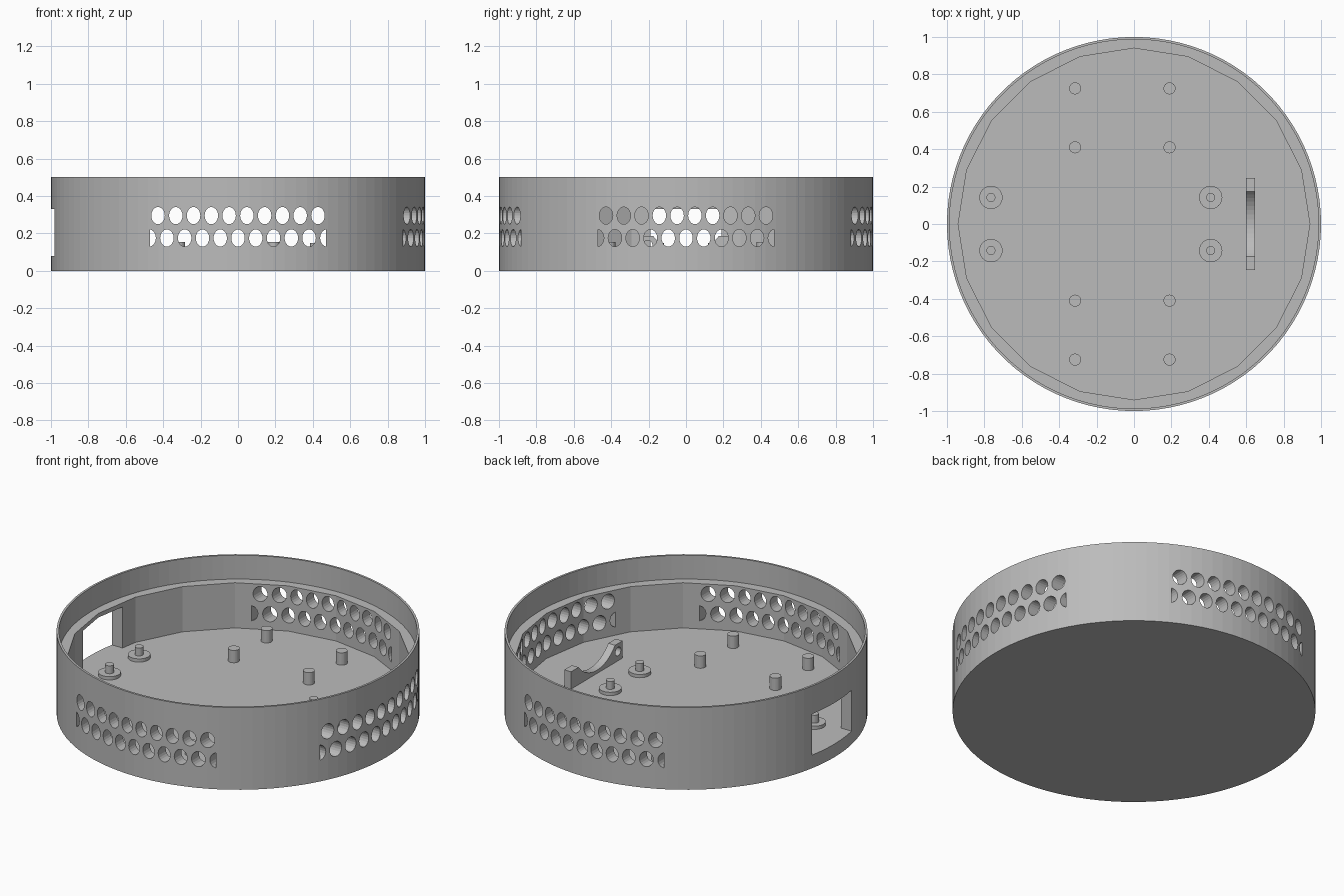
import bpy, bmesh, math
from mathutils import Matrix, Vector

cube = bpy.data.objects.get("Cube")
if cube:
    bpy.data.objects.remove(cube, do_unlink=True)

grey = bpy.data.materials.new("plain grey")
grey.use_nodes = True
grey.diffuse_color = (0.5, 0.5, 0.5, 1)
grey.node_tree.nodes["Principled BSDF"].inputs["Base Color"].default_value = (0.5, 0.5, 0.5, 1)

FLOOR, LEDGE, TOP = 0.08, 0.355, 0.5


def add_cylinder(bm, x, y, z0, z1, r, sides=24):
    return bmesh.ops.create_cone(
        bm, cap_ends=True, segments=sides, radius1=r, radius2=r, depth=z1 - z0,
        matrix=Matrix.Translation((x, y, (z0 + z1) / 2)))["verts"]


def finish(name, bm):
    bmesh.ops.recalc_face_normals(bm, faces=bm.faces)
    mesh = bpy.data.meshes.new(name)
    bm.to_mesh(mesh)
    bm.free()
    mesh.materials.append(grey)
    obj = bpy.data.objects.new(name, mesh)
    bpy.context.collection.objects.link(obj)
    return obj


def cylinder(name, *args):
    bm = bmesh.new()
    add_cylinder(bm, *args)
    return finish(name, bm)


def cut(target, cutter):
    cutter.hide_render = True
    mod = target.modifiers.new("cut", "BOOLEAN")
    mod.operation, mod.solver, mod.object = "DIFFERENCE", "EXACT", cutter
    bpy.context.view_layer.objects.active = target
    bpy.ops.object.modifier_apply(modifier=mod.name)
    bpy.data.objects.remove(cutter, do_unlink=True)


def vent_cutter(name, start, end, turn):
    """Two staggered rows of upright oval holes along y, trimmed at the sides."""
    bm = bmesh.new()
    pitch, limit = 0.095, 0.47
    for z, count in ((0.295, 10), (0.175, 11)):
        for i in range(count):
            x = (i - (count - 1) / 2) * pitch
            for v in add_cylinder(bm, 0, 0, start, end, 1, 20):
                px = max(-limit, min(limit, x + v.co.x * 0.036))
                v.co = Vector((px, v.co.z, z + v.co.y * 0.046))
    bmesh.ops.rotate(bm, verts=bm.verts, matrix=Matrix.Rotation(turn, 3, "Z"))
    return finish(name, bm)


# Round tub: thin upper lip, ledge and twenty-sided pocket
tub = cylinder("tub", 0, 0, 0, TOP, 1, 100)
cut(tub, cylinder("lip_cutter", 0, 0, LEDGE, TOP + 0.1, 0.987, 100))
cut(tub, cylinder("pocket_cutter", 0, 0, FLOOR, TOP + 0.1, 0.94, 20))

# Vents in the front, back and left walls
cut(tub, vent_cutter("front_back_vents", -1.1, 1.1, 0))
cut(tub, vent_cutter("side_vents", 0.7, 1.1, -math.pi / 2))

# Rectangular opening in the right wall
bm = bmesh.new()
bmesh.ops.create_cube(bm, size=1, matrix=Matrix.Translation((-0.95, 0, (FLOOR + 0.33) / 2))
                      @ Matrix.Diagonal((0.4, 0.38, 0.33 - FLOOR, 1)))
cut(tub, finish("opening_cutter", bm))

# Plain pins and washer-based posts on the floor
for sy in (-1, 1):
    for x in (-0.315, 0.19):
        for y in (0.41, 0.725):
            cylinder("pin", x, sy * y, FLOOR - 0.01, 0.155, 0.032)
    for x in (-0.765, 0.41):
        cylinder("post_base", x, sy * 0.142, FLOOR - 0.01, 0.1, 0.062, 32)
        cylinder("post", x, sy * 0.142, FLOOR - 0.01, 0.148, 0.024)

# Saddle bracket: end blocks joined by a concave arc
sag, half, high = 0.085, 0.175, 0.185
radius = (half ** 2 + sag ** 2) / (2 * sag)
sweep = math.asin(half / radius)
profile = [(-0.247, FLOOR - 0.01), (0.247, FLOOR - 0.01), (0.247, high)]
for i in range(17):
    a = sweep * (1 - i / 8)
    profile.append((radius * math.sin(a), high - sag + radius * (1 - math.cos(a))))
profile.append((-0.247, high))
bm = bmesh.new()
face = bm.faces.new([bm.verts.new((0.6, y, z)) for y, z in profile])
side = bmesh.ops.extrude_face_region(bm, geom=[face])["geom"]
bmesh.ops.translate(bm, vec=(0.046, 0, 0),
                    verts=[g for g in side if isinstance(g, bmesh.types.BMVert)])
saddle = finish("saddle_bracket", bm)

# Screw holes through the bracket ends
bm = bmesh.new()
for y in (-0.205, 0.205):
    for v in add_cylinder(bm, 0, 0, 0.5, 0.75, 0.026):
        v.co = Vector((v.co.z, y + v.co.x, 0.136 + v.co.y))
cut(saddle, finish("screw_cutter", bm))
